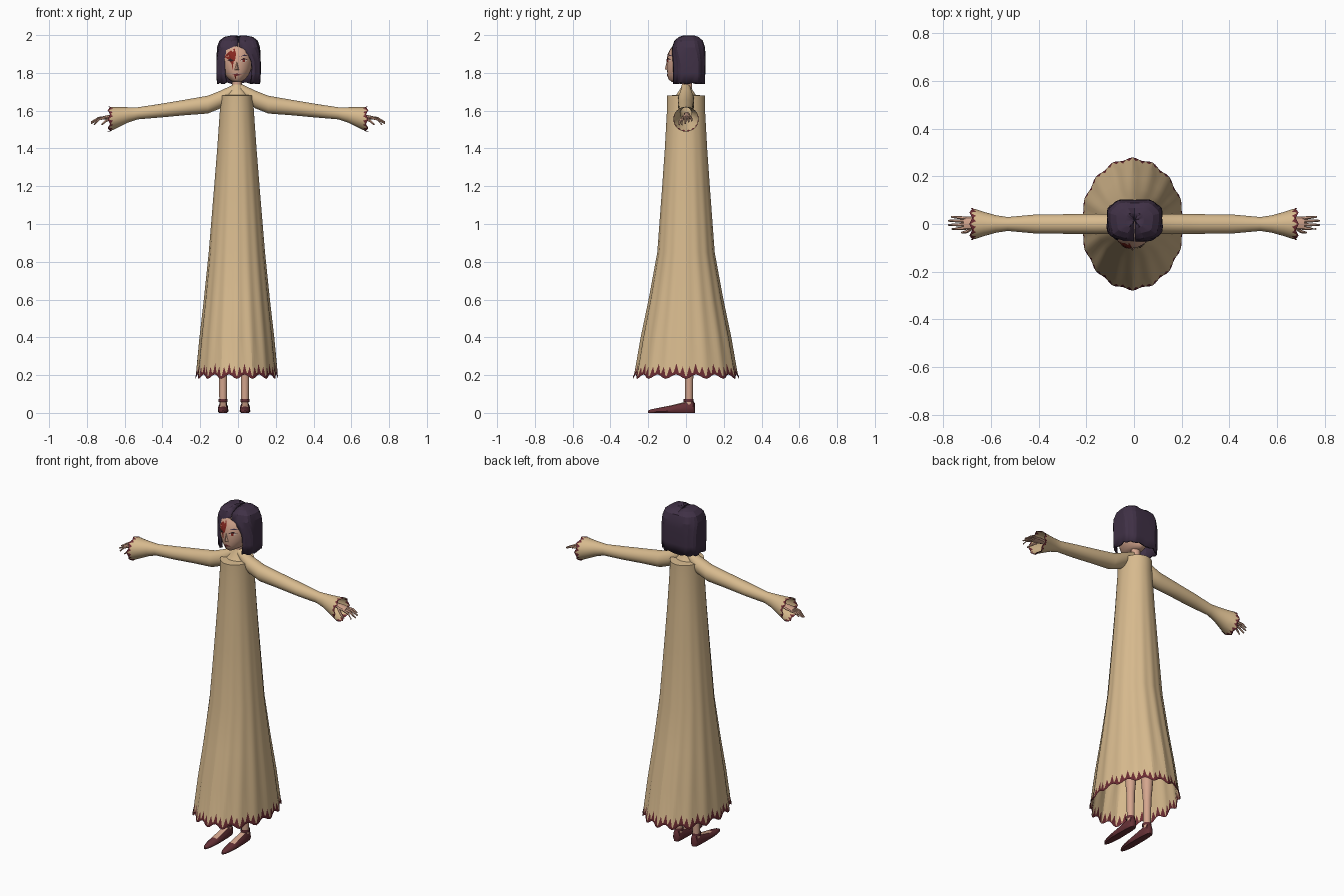
import bpy, bmesh, math
from mathutils import Vector

if "Cube" in bpy.data.objects:
    bpy.data.objects.remove(bpy.data.objects["Cube"])

def material(name, col):
    m = bpy.data.materials.new(name)
    m.diffuse_color = (*col, 1)
    m.use_nodes = True
    m.node_tree.nodes["Principled BSDF"].inputs["Base Color"].default_value = m.diffuse_color
    return m

CLOTH = material("tan cloth", (.68, .49, .27))
RED = material("dark red trim", (.15, .025, .032))
SKIN = material("skin", (.66, .38, .27))
HAIR = material("dark violet hair", (.05, .03, .06))
SHOE = material("maroon leather", (.13, .03, .037))
WOUND = material("wound red", (.24, .02, .014))
WHITE = material("eye white", (.7, .6, .52))
DARK = material("dark line", (.03, .012, .015))
CX = -.006          # centre line of the body
TAU = math.tau

def finish(name, bm, mats, angle=30):
    bmesh.ops.recalc_face_normals(bm, faces=bm.faces)
    me = bpy.data.meshes.new(name)
    bm.to_mesh(me)
    bm.free()
    for m in mats:
        me.materials.append(m)
    ob = bpy.data.objects.new(name, me)
    bpy.context.collection.objects.link(ob)
    bpy.ops.object.select_all(action='DESELECT')
    ob.select_set(True)
    bpy.context.view_layer.objects.active = ob
    if angle:
        bpy.ops.object.shade_smooth_by_angle(angle=math.radians(angle))
    return ob

def loft(name, rings, mats, closed=True, caps=(False, False), teeth=False, rule=None, angle=30):
    """Skin a list of point rings; teeth=True paints a zigzag on the last row."""
    bm = bmesh.new()
    rows = [[bm.verts.new(p) for p in r] for r in rings]
    n = len(rows[0])
    for j in range(len(rows) - 1):
        a, b = rows[j], rows[j + 1]
        for i in range(n if closed else n - 1):
            k = (i + 1) % n
            if teeth and j == len(rows) - 2:
                if i % 2 == 0:
                    bm.faces.new((a[i], a[k], b[i]))
                    bm.faces.new((a[k], b[k], b[i])).material_index = 1
                else:
                    bm.faces.new((a[i], a[k], b[k]))
                    bm.faces.new((a[i], b[k], b[i])).material_index = 1
            else:
                f = bm.faces.new((a[i], a[k], b[k], b[i]))
                if rule:
                    f.material_index = rule(f.calc_center_median())
    for flag, r in zip(caps, (rows[0], rows[-1])):
        if flag:
            bm.faces.new(r)
    return finish(name, bm, mats, angle)

def ellipse(cx, cy, z, a, b, n):
    return [(cx + a * math.sin(TAU * i / n), cy - b * math.cos(TAU * i / n), z) for i in range(n)]

def tube(name, pts, radii, mat, n=8):
    """Tapered tube along a short path."""
    pts = [Vector(p) for p in pts]
    rings = []
    for i, p in enumerate(pts):
        d = (pts[min(i + 1, len(pts) - 1)] - pts[max(i - 1, 0)]).normalized()
        u = d.orthogonal().normalized()
        v = d.cross(u)
        rings.append([p + radii[i] * (u * math.cos(TAU * k / n) + v * math.sin(TAU * k / n)) for k in range(n)])
    return loft(name, rings, [mat], caps=(True, True), angle=45)

# Pleated dress with a scalloped, toothed hem
N, FLUTES = 96, 16
profile = [(1.748, .02, .018), (1.72, .032, .028), (1.683, .06, .052), (1.68, .086, .101), (1.60, .09, .101),
           (1.4, .104, .112), (1.2, .12, .126), (.85, .149, .152), (.6, .175, .198), (.4, .198, .24),
           (.25, .213, .267), (.19, .218, .279)]
rings = []
for j, (z, a, b) in enumerate(profile):
    amp = max(0, min(.035, (1.6 - z) * .03))
    ring = []
    for i, (x, y, _) in enumerate(ellipse(0, 0, z, a, b, N)):
        wave = math.cos(TAU * FLUTES * i / N)
        s = 1 - amp * (1 - wave) / 2
        zz = z
        if j == len(profile) - 1:
            zz = .194 - .012 * wave
        elif j == len(profile) - 2:
            zz = .262 if i % 6 == 3 else .245
        ring.append((CX + x * s, y * s, zz))
    rings.append(ring)
loft("dress", rings, [CLOTH, RED], teeth=True, angle=20)
hem = [[(CX + (x - CX) * 1.004, y * 1.004, z + dz) for x, y, z in rings[-1]] for dz in (.012, -.002)]
loft("hem_band", hem, [RED])

# Sleeves, cuffs and hands
sleeve = [(.015, 1.712, .03, .025), (.09, 1.66, .047, .042), (.16, 1.632, .047, .043), (.28, 1.617, .041, .041),
          (.41, 1.60, .036, .04), (.53, 1.586, .032, .029), (.58, 1.578, .04, .037), (.63, 1.566, .053, .051),
          (.662, 1.559, .061, .062), (.682, 1.555, .066, .067)]
for s, side in ((1, "right"), (-1, "left")):
    rings = []
    for j, (x, zc, rz, ry) in enumerate(sleeve):
        ring = []
        for i in range(32):
            t = TAU * i / 32
            dx = .006 * math.cos(8 * t) if j == len(sleeve) - 1 else 0
            ring.append((s * (x + dx), ry * math.cos(t), zc + rz * math.sin(t)))
        rings.append(ring)
    loft(side + "_sleeve", rings, [CLOTH, RED], teeth=True)
    loft(side + "_cuff_edge", [[(x + s * d, y * 1.01, 1.555 + (z - 1.555) * 1.01) for x, y, z in rings[-1]]
                               for d in (-.006, .002)], [RED])
    palm = []
    for x, z, ry, rz in ((.56, 1.578, .016, .016), (.64, 1.572, .016, .014), (.68, 1.567, .027, .012),
                         (.715, 1.562, .027, .009)):
        palm.append([(s * x, .004 + ry * math.cos(TAU * k / 10), z + rz * math.sin(TAU * k / 10)) for k in range(10)])
    loft(side + "_palm", palm, [SKIN], caps=(True, True))
    for k, (y, reach, drop) in enumerate(((-.017, .762, .035), (-.003, .778, .028), (.011, .778, .02), (.024, .765, .014))):
        tube(f"{side}_finger_{k + 1}", [(s * .705, y, 1.563), (s * .738, y * 1.15, 1.566 - drop * .35),
                                        (s * reach, y * 1.25, 1.56 - drop)], (.0075, .0065, .004), SKIN, 6)
    tube(side + "_thumb", [(s * .675, -.015, 1.56), (s * .70, -.032, 1.545), (s * .722, -.036, 1.525)],
         (.008, .007, .004), SKIN, 6)

# Legs, shoes and ankle straps
shoe = [(.047, .010, .05), (.038, .021, .064), (.0, .026, .06), (-.03, .027, .052), (-.07, .028, .042),
        (-.11, .028, .034), (-.15, .024, .026), (-.185, .015, .019), (-.2, .005, .012)]
for lx, side in ((-.079, "left"), (.037, "right")):
    loft(side + "_leg", [ellipse(lx + (CX - lx) * d, .016 - .016 * d, z, r, r, 14) for z, r, d in
                         ((.03, .02, 0), (.1, .021, 0), (.22, .023, 0), (.38, .036, 0), (.5, .035, 0), (.95, .05, .1))],
         [SKIN], caps=(True, True))
    rings = []
    for y, w, h in shoe:
        rings.append([(lx + w * u, y, h * v) for u, v in ((-.75, 0), (-1, .25), (-.95, .6), (-.6, .92), (0, 1),
                                                          (.6, .92), (.95, .6), (1, .25), (.75, 0))])
    loft(side + "_shoe", rings, [SHOE, SKIN], caps=(True, True), angle=40,
         rule=lambda c, lx=lx: int(-.11 < c.y < -.005 and abs(c.x - lx) < .018 and c.z > .02))
    loft(side + "_ankle_strap", [ellipse(lx, .014, z, .025, .026, 14) for z in (.058, .074)], [SHOE])

# Head and neck
loft("neck", [ellipse(CX, .005, z, .027, .027, 12) for z in (1.7, 1.8)], [SKIN])
HEAD = [(1.752, .022, .062), (1.765, .043, .079), (1.79, .064, .085), (1.82, .077, .088), (1.86, .083, .089),
        (1.89, .083, .084), (1.92, .078, .074), (1.96, .05, .045)]
HY = -.013
loft("head", [ellipse(CX, HY, z, a, b, 24) for z, a, b in HEAD], [SKIN], caps=(True, True), angle=40)

def face_y(x, z):
    for (z0, a0, b0), (z1, a1, b1) in zip(HEAD, HEAD[1:]):
        if z0 <= z <= z1:
            t = (z - z0) / (z1 - z0)
            a, b = a0 + t * (a1 - a0), b0 + t * (b1 - b0)
            return HY - b * math.sqrt(max(0, 1 - (x / a) ** 2))
    return HY

def patch(name, pts, mat, lift=.003):
    """Thin painted plate laid on the face; points are x, z."""
    bm = bmesh.new()
    put = lambda x, z: bm.verts.new((CX + x, face_y(x, z) - lift, z))
    mid = put(sum(p[0] for p in pts) / len(pts), sum(p[1] for p in pts) / len(pts))
    vs = [put(*p) for p in pts]
    for i in range(len(vs)):
        bm.faces.new((mid, vs[i - 1], vs[i]))
    finish(name, bm, [mat], 0)

patch("wound", [(-.066, 1.885), (-.045, 1.91), (-.012, 1.93), (-.004, 1.9), (-.01, 1.865), (-.03, 1.85), (-.045, 1.87)], WOUND)
patch("wound_drip", [(-.03, 1.86), (-.018, 1.86), (-.022, 1.815)], WOUND)
patch("left_eye", [(-.05, 1.867), (-.034, 1.876), (-.016, 1.865), (-.034, 1.859)], DARK, .005)
patch("right_eye", [(.018, 1.862), (.036, 1.874), (.056, 1.866), (.038, 1.855)], WHITE)
patch("right_iris", [(.03, 1.857), (.03, 1.871), (.043, 1.871), (.043, 1.857)], WOUND, .005)
patch("right_lid", [(.014, 1.864), (.036, 1.88), (.06, 1.868), (.036, 1.874)], DARK, .005)
patch("right_brow", [(.014, 1.885), (.04, 1.897), (.062, 1.889), (.04, 1.891)], HAIR)
patch("mouth", [(-.024, 1.79), (0, 1.797), (.024, 1.79), (0, 1.784)], RED)
patch("mouth_drip", [(-.014, 1.789), (-.003, 1.789), (-.007, 1.762)], WOUND)
bm = bmesh.new()   # nose
n = [bm.verts.new((CX + x, face_y(x, z) - d, z)) for x, z, d in
     ((0, 1.865, 0), (-.012, 1.815, -.001), (.012, 1.815, -.001), (0, 1.82, .011))]
for f in ((0, 1, 3), (0, 3, 2), (1, 2, 3)):
    bm.faces.new([n[i] for i in f])
finish("nose", bm, [SKIN], 0)

# Bobbed hair, open over the face, with faceted locks and a centre parting
locks = [(1.742, .118, .088, .066), (1.80, .121, .090, .074), (1.86, .121, .091, .07), (1.90, .119, .091, .048),
         (1.935, .116, .089, .003), (1.97, .104, .077, .002), (1.99, .078, .055, .002), (1.998, .04, .03, .001)]
rings, M = [], 29
for j, (z, a, b, w) in enumerate(locks):
    t0 = math.asin((w / a) ** (1 / .65))
    ring = []
    for i in range(M):
        t = t0 + (TAU - 2 * t0) * i / (M - 1)
        sx, cy = math.sin(t), math.cos(t)
        k = 1 - (.05 if i % 4 == 2 else .02 * (i % 2))
        x = a * k * math.copysign(abs(sx) ** .65, sx)
        y = .015 - b * k * math.copysign(abs(cy) ** .65, cy)
        dip = .012 * max(0, 1 - abs(x) / .015) if z > 1.98 else 0
        ring.append((.003 + x, y, z - dip + (.008 * (i % 3 == 1) if j == 0 else 0)))
    rings.append(ring)
rings.append([(.003 + (p[0] - .003) * .02, .015, 1.987 if abs(p[0] - .003) < .02 else 1.996) for p in rings[-1]])
hair = loft("hair", rings, [HAIR], closed=False, angle=15)
thick = hair.modifiers.new("thickness", 'SOLIDIFY')
thick.thickness = .01
thick.offset = -1
